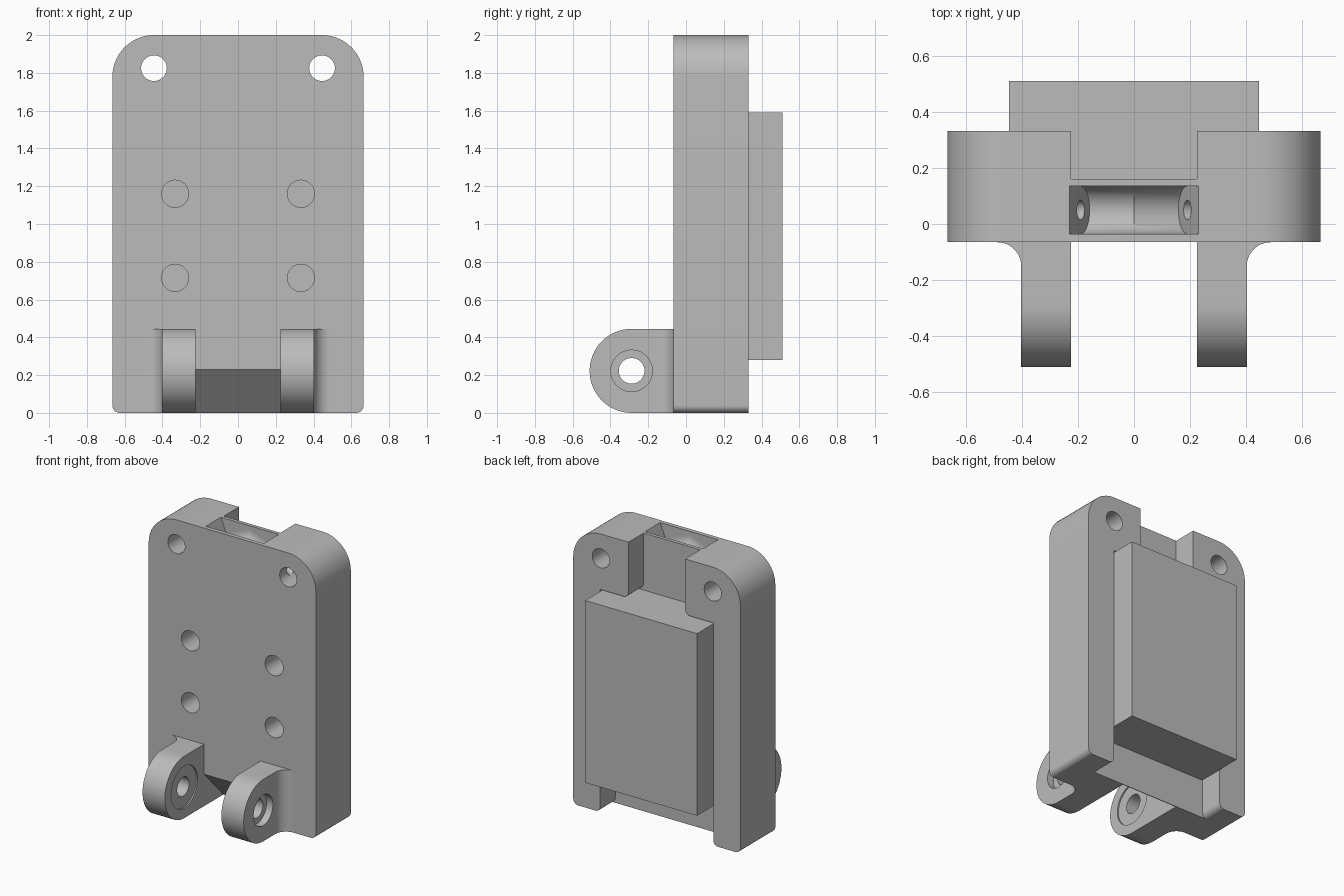
import bpy, bmesh, math
from mathutils import Vector, Matrix

cube = bpy.data.objects.get("Cube")
if cube:
    bpy.data.objects.remove(cube, do_unlink=True)

grey = bpy.data.materials.new("plain_grey")
grey.use_nodes = True
COLOUR = (0.5, 0.5, 0.5, 1)
grey.diffuse_color = COLOUR
grey.node_tree.nodes["Principled BSDF"].inputs["Base Color"].default_value = COLOUR


def outline(points, steps=14):
    """Polygon from (u, v) or (u, v, corner radius) points."""
    out = []
    for i, p in enumerate(points):
        c = Vector(p[:2])
        if len(p) == 2:
            out.append(c)
            continue
        a = (Vector(points[i - 1][:2]) - c).normalized()
        b = (Vector(points[(i + 1) % len(points)][:2]) - c).normalized()
        half = a.angle(b) / 2
        centre = c + (a + b).normalized() * (p[2] / math.sin(half))
        start = c + a * (p[2] / math.tan(half)) - centre
        end = c + b * (p[2] / math.tan(half)) - centre
        sweep = math.atan2(start.cross(end), start.dot(end))
        for k in range(steps + 1):
            out.append(centre + Matrix.Rotation(sweep * k / steps, 2) @ start)
    return out


def circle(u, v, r, n=40):
    return [Vector((u + r * math.cos(math.tau * k / n),
                    v + r * math.sin(math.tau * k / n))) for k in range(n)]


def prism(name, pts, axis, lo, hi, matrix=None):
    """Extrude an outline along an axis."""
    place = {"X": lambda u, v, d: (d, u, v),
             "Y": lambda u, v, d: (u, d, v),
             "Z": lambda u, v, d: (u, v, d)}[axis]
    bm = bmesh.new()
    a = [bm.verts.new(place(p[0], p[1], lo)) for p in pts]
    b = [bm.verts.new(place(p[0], p[1], hi)) for p in pts]
    bm.faces.new(a)
    bm.faces.new(b)
    for i in range(len(pts)):
        j = (i + 1) % len(pts)
        bm.faces.new((a[i], a[j], b[j], b[i]))
    if matrix:
        bm.transform(matrix)
    bmesh.ops.recalc_face_normals(bm, faces=bm.faces)
    mesh = bpy.data.meshes.new(name)
    bm.to_mesh(mesh)
    bm.free()
    mesh.materials.append(grey)
    obj = bpy.data.objects.new(name, mesh)
    bpy.context.collection.objects.link(obj)
    return obj


def activate(obj):
    bpy.ops.object.select_all(action="DESELECT")
    obj.select_set(True)
    bpy.context.view_layer.objects.active = obj


def cut(obj, cutters):
    activate(obj)
    for c in cutters:
        c.hide_render = True
        mod = obj.modifiers.new("cut", "BOOLEAN")
        mod.operation = "DIFFERENCE"
        mod.solver = "EXACT"
        mod.object = c
        bpy.ops.object.modifier_apply(modifier=mod.name)
        bpy.data.objects.remove(c, do_unlink=True)


def finish(obj, mirror=False):
    activate(obj)
    if mirror:
        obj.modifiers.new("mirror", "MIRROR")
        bpy.ops.object.modifier_apply(modifier="mirror")
    bpy.ops.object.shade_smooth_by_angle(angle=math.radians(30))


# Main body with rounded corners
W, FRONT, BACK = 0.665, -0.065, 0.332
body = prism("body", outline([(-W, 0, 0.04), (W, 0, 0.04), (W, 2, 0.22), (-W, 2, 0.22)]),
             "Y", FRONT, BACK)

# Back recess, narrowing to a channel between the upper tabs
half = [(0.55, -0.1), (0.55, -0.001), (0.45, -0.001, 0.04), (0.45, 1.6),
        (0.225, 1.6, 0.04), (0.225, 2.1)]
other = [(-p[0],) + p[1:] for p in reversed(half)]
cutters = [prism("recess", outline(half + other), "Y", 0.16, 0.5)]

# Sloped clearance between the hinge ears
cutters.append(prism("clearance", [(-0.2, 0.371), (0.251, -0.1), (-0.2, -0.1)],
                     "X", -0.225, 0.225))

# Mounting holes, screw holes, and the top cord saddle with its cord holes
saddle = outline([(-0.085, -0.085, 0.0845), (0.085, -0.085, 0.0845),
                  (0.085, 0.3), (-0.085, 0.3)])
for s in (1, -1):
    cutters.append(prism("mount_hole", circle(s * 0.445, 1.825, 0.068), "Y", -0.2, 0.5))
    for z in (0.715, 1.16):
        cutters.append(prism("screw_hole", circle(s * 0.333, z, 0.072), "Y", -0.2, 0.155))
    tilt = (Matrix.Scale(s, 4, (1, 0, 0)) @ Matrix.Translation((0.19, 0.05, 1.9))
            @ Matrix.Rotation(math.radians(22), 4, "Y"))
    cutters.append(prism("saddle", saddle, "X", -0.25, 0, tilt))
    cutters.append(prism("cord_hole", circle(0, 0, 0.035, 24), "X", -0.02, 0.27, tilt))
cut(body, cutters)
finish(body)

# Block seated in the back recess
back_block = prism("back_block", [(-0.445, 0.28), (0.445, 0.28), (0.445, 1.59), (-0.445, 1.59)],
                   "Y", 0.158, 0.51)
finish(back_block)

# Hinge ears with pin holes and counterbores
IN, OUT, H = 0.225, 0.402, 0.445
ears = prism("hinge_ears", outline([(-0.055, 0), (-0.055, H), (-0.51, H, 0.222),
                                    (-0.51, 0, 0.222)], 24), "X", IN, OUT)
cut(ears, [prism("pin_hole", circle(-0.288, H / 2, 0.068), "X", 0.1, 0.5),
           prism("outer_bore", circle(-0.288, H / 2, 0.11), "X", OUT - 0.05, 0.5),
           prism("inner_bore", circle(-0.288, H / 2, 0.15), "X", 0.1, IN + 0.01)])
finish(ears, mirror=True)

# Fillets blending the ears into the body
fillets = prism("ear_fillets", outline([(0.39, -0.055), (0.49, -0.055), (0.49, FRONT),
                                        (OUT, FRONT, 0.085), (OUT, -0.151), (0.39, -0.151)]),
                "Z", 0, H)
finish(fillets, mirror=True)
